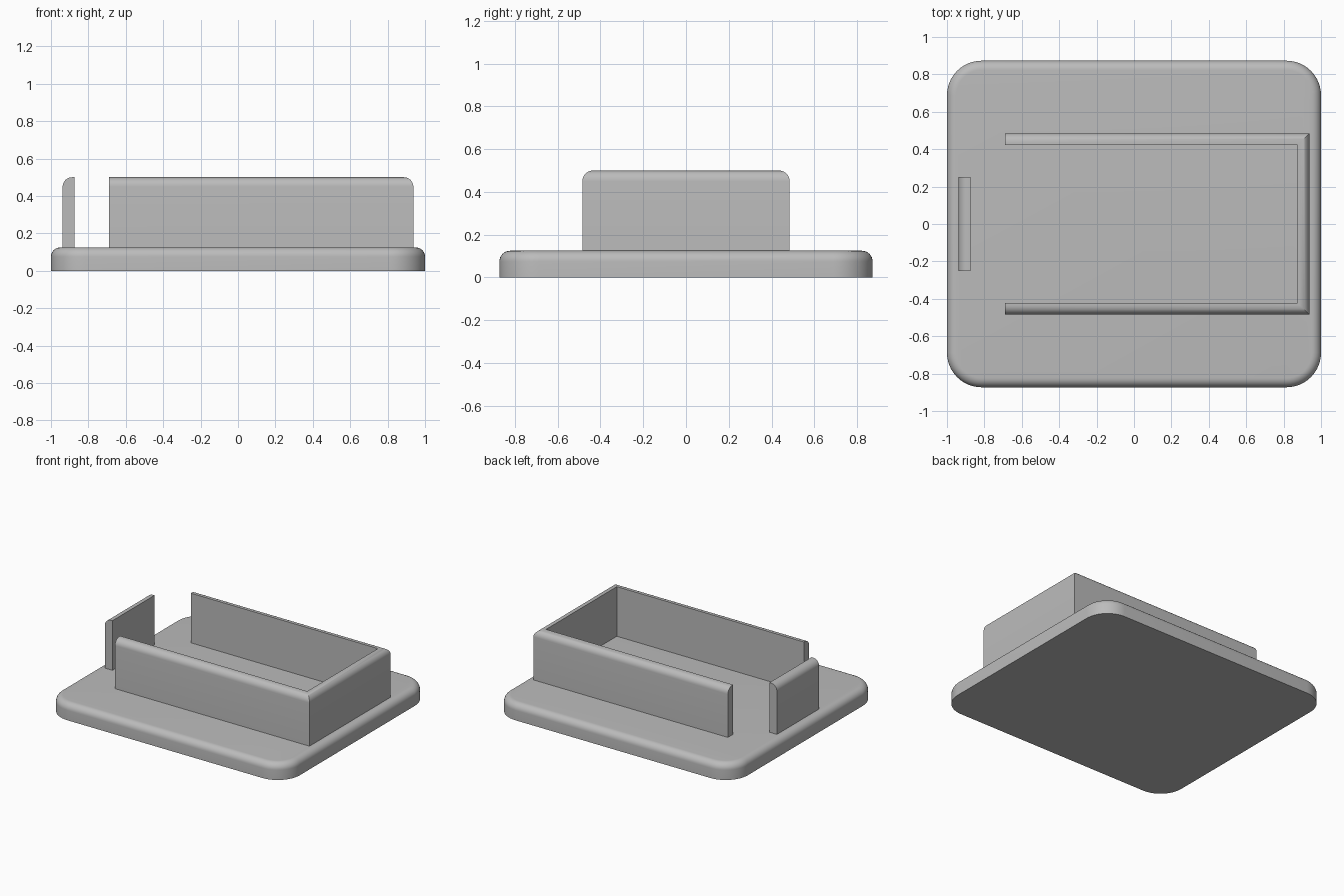
import bpy
import bmesh
from math import sin, cos, pi, radians

if "Cube" in bpy.data.objects:
    bpy.data.objects.remove(bpy.data.objects["Cube"])

FILLET = 0.05
BASE_TOP = 0.125
WALL_TOP = 0.5
THICK = 0.0625

grey = bpy.data.materials.new("plain grey")
grey.use_nodes = True
colour = (0.5, 0.5, 0.5, 1)
grey.diffuse_color = colour
grey.node_tree.nodes["Principled BSDF"].inputs["Base Color"].default_value = colour


def fillet(top, steps=8):
    """Quarter round as (inset, z) pairs, from the side up to the top."""
    angles = [pi / 2 * i / steps for i in range(steps + 1)]
    return [(FILLET * (1 - cos(a)), top - FILLET * (1 - sin(a))) for a in angles]


def loft(name, rings, closed_rings=True):
    """Skin a row of matching closed rings and cap both ends."""
    bm = bmesh.new()
    loops = [[bm.verts.new(p) for p in ring] for ring in rings]
    count = len(loops[0])
    for low, high in zip(loops, loops[1:]):
        for i in range(count):
            j = (i + 1) % count
            bm.faces.new((low[i], low[j], high[j], high[i]))
    bm.faces.new(loops[0][::-1])
    bm.faces.new(loops[-1])
    bmesh.ops.recalc_face_normals(bm, faces=bm.faces)
    mesh = bpy.data.meshes.new(name)
    bm.to_mesh(mesh)
    bm.free()
    mesh.materials.append(grey)
    obj = bpy.data.objects.new(name, mesh)
    bpy.context.collection.objects.link(obj)
    bpy.ops.object.select_all(action='DESELECT')
    obj.select_set(True)
    bpy.context.view_layer.objects.active = obj
    bpy.ops.object.shade_smooth_by_angle(angle=radians(30))
    return obj


def rounded_outline(half_x, half_y, radius, inset, z, steps=12):
    """Rounded rectangle, drawn in by an inset."""
    points = []
    for k, (sx, sy) in enumerate([(1, 1), (-1, 1), (-1, -1), (1, -1)]):
        for i in range(steps + 1):
            a = pi / 2 * (k + i / steps)
            points.append((sx * (half_x - radius) + (radius - inset) * cos(a),
                           sy * (half_y - radius) + (radius - inset) * sin(a), z))
    return points


def wall(name, path):
    """Sweep the wall section along outer points with mitred inward directions."""
    bottom = BASE_TOP - 0.01
    section = [(0, bottom)] + fillet(WALL_TOP) + [(THICK, WALL_TOP), (THICK, bottom)]
    return loft(name, [[(x + dx * d, y + dy * d, z) for d, z in section]
                       for x, y, dx, dy in path])


# Base slab with rounded corners and a rounded upper rim
loft("base_plate", [rounded_outline(1, 0.873, 0.185, d, z)
                    for d, z in [(0, 0)] + fillet(BASE_TOP)])

# Three-sided wall, open towards -x
END_X, SIDE_X, SIDE_Y = -0.69, 0.9375, 0.485
wall("surround_wall", [(END_X, -SIDE_Y, 0, 1), (SIDE_X, -SIDE_Y, -1, 1),
                       (SIDE_X, SIDE_Y, -1, -1), (END_X, SIDE_Y, 0, -1)])

# Free-standing end stop facing the opening
wall("end_stop", [(-SIDE_X, 0.252, 1, 0), (-SIDE_X, -0.252, 1, 0)])
